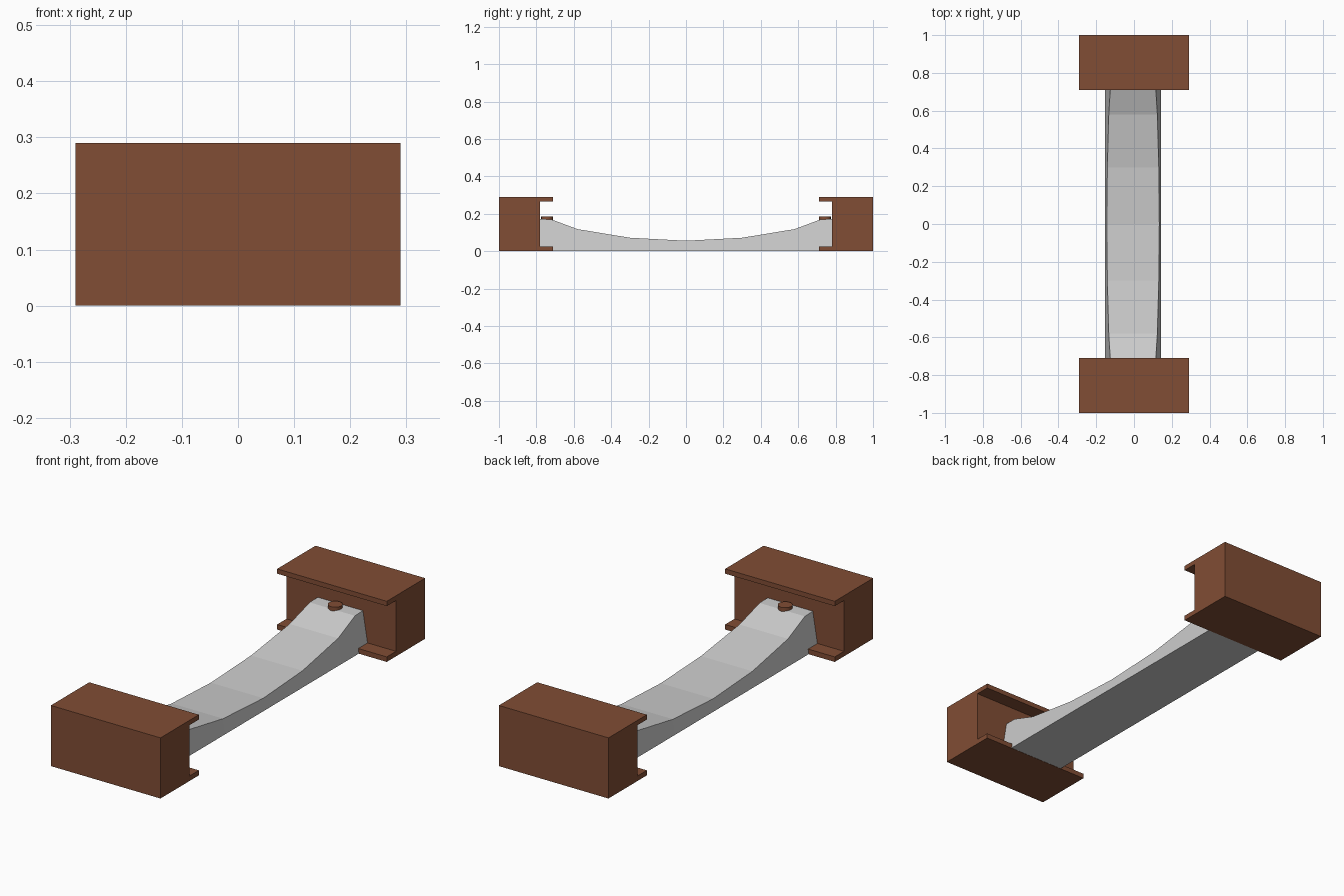
import bpy, bmesh

if "Cube" in bpy.data.objects:
    bpy.data.objects.remove(bpy.data.objects["Cube"])

brown = bpy.data.materials.new("brown_wood")
brown.diffuse_color = (0.22, 0.075, 0.035, 1)
brown.use_nodes = True
brown.node_tree.nodes["Principled BSDF"].inputs["Base Color"].default_value = brown.diffuse_color


def add_object(name, bm, material=None):
    bmesh.ops.recalc_face_normals(bm, faces=bm.faces)
    mesh = bpy.data.meshes.new(name)
    bm.to_mesh(mesh)
    bm.free()
    obj = bpy.data.objects.new(name, mesh)
    bpy.context.collection.objects.link(obj)
    if material:
        mesh.materials.append(material)
    return obj


def extrude_profile(name, profile, x0, x1, material=None):
    """Extrude a closed (y, z) outline along x."""
    bm = bmesh.new()
    face = bm.faces.new([bm.verts.new((x0, y, z)) for y, z in profile])
    side = bmesh.ops.extrude_face_region(bm, geom=[face])["geom"]
    for v in side:
        if isinstance(v, bmesh.types.BMVert):
            v.co.x = x1
    return add_object(name, bm, material)


for label, s in (("front", -1), ("back", 1)):
    # End block: solid body with a lip along the top and bottom inner edges
    outline = [(1, 0), (1, 0.29), (0.71, 0.29), (0.71, 0.267), (0.78, 0.267),
               (0.78, 0.024), (0.71, 0.024), (0.71, 0)]
    extrude_profile(label + "_block", [(s * y, z) for y, z in outline],
                    -0.29, 0.29, brown)

    # Round peg on top of the ramp end
    bpy.ops.mesh.primitive_cylinder_add(vertices=16, radius=0.032, depth=0.035,
                                        location=(-0.005, s * 0.742, 0.168))
    peg = bpy.context.object
    peg.name = label + "_peg"
    peg.data.materials.append(brown)
    bpy.ops.object.shade_smooth_by_angle()

# Curved ramp: trapezoid sections with leaning sides and a sagging top
half = [(0, 0.056), (0.30, 0.072), (0.58, 0.118), (0.72, 0.17), (0.785, 0.172)]
sections = [(-y, z) for y, z in reversed(half[1:])] + half
bm = bmesh.new()
rings = []
for y, z in sections:
    top = 0.148 - 0.165 * z
    rings.append([bm.verts.new((x - 0.005, y, h)) for x, h in
                  ((-0.148, 0.001), (0.148, 0.001), (top, z), (-top, z))])
for a, b in zip(rings, rings[1:]):
    for i in range(4):
        j = (i + 1) % 4
        bm.faces.new((a[i], a[j], b[j], b[i]))
bm.faces.new(rings[0])
bm.faces.new(rings[-1])
add_object("curved_ramp", bm)
